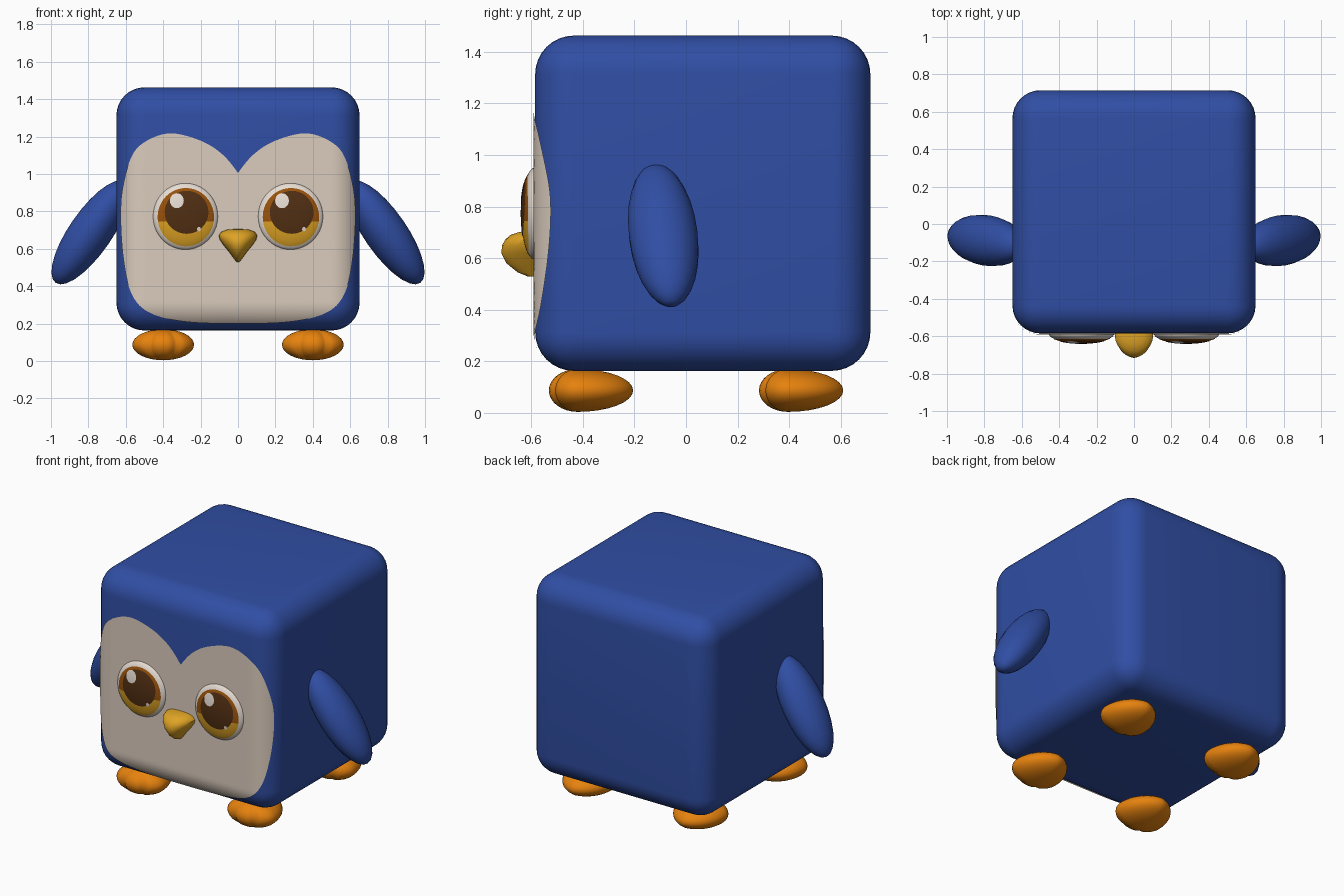
import bpy, bmesh, math
from mathutils import Matrix, Vector

if "Cube" in bpy.data.objects:
    bpy.data.objects.remove(bpy.data.objects["Cube"])


def material(name, rgb):
    lin = [((c / 255 + 0.055) / 1.055) ** 2.4 for c in rgb]
    m = bpy.data.materials.new(name)
    m.diffuse_color = (*lin, 1)
    m.use_nodes = True
    m.node_tree.nodes["Principled BSDF"].inputs["Base Color"].default_value = m.diffuse_color
    return m


BLUE = material("blue", (48, 78, 164))
CREAM = material("cream", (219, 204, 189))
WHITE = material("eye white", (230, 220, 211))
ORANGE = material("orange", (230, 130, 14))
GOLD = material("gold", (222, 163, 36))
AMBER = material("amber brown", (152, 82, 12))
DARK = material("dark brown", (80, 46, 18))


def finish(name, bm, *mats):
    me = bpy.data.meshes.new(name)
    bm.to_mesh(me)
    bm.free()
    for m in mats:
        me.materials.append(m)
    ob = bpy.data.objects.new(name, me)
    bpy.context.collection.objects.link(ob)
    return ob


# Body: rounded cube
HALF, RAD, MID_Y, MID_Z = 0.65, 0.15, 0.065, 0.813
bm = bmesh.new()
bmesh.ops.create_cube(bm, size=2 * HALF)
bmesh.ops.bevel(bm, geom=bm.edges[:], offset=RAD, segments=8, profile=0.5, affect='EDGES')
bmesh.ops.translate(bm, vec=(0, MID_Y, MID_Z), verts=bm.verts)
finish("body", bm, BLUE)


def body_front(x, z, lift):
    """Depth of the rounded front of the body."""
    flat = HALF - RAD
    d = math.hypot(max(abs(x) - flat, 0), max(abs(z - MID_Z) - flat, 0))
    r = RAD + lift
    return MID_Y - flat - math.sqrt(max(r * r - d * d, 0))


def patch(outline, centre, depth, rings):
    """Skin over a surface, inside a counter-clockwise outline."""
    bm = bmesh.new()
    cx, cz = centre
    hub = bm.verts.new((cx, depth(cx, cz), cz))
    n, prev = len(outline), None
    for i in range(1, rings + 1):
        t = math.sin(math.pi / 2 * i / rings)
        ring = []
        for px, pz in outline:
            x, z = cx + (px - cx) * t, cz + (pz - cz) * t
            ring.append(bm.verts.new((x, depth(x, z), z)))
        for j in range(n):
            k = (j + 1) % n
            if prev:
                bm.faces.new((prev[j], ring[j], ring[k], prev[k]))
            else:
                bm.faces.new((hub, ring[j], ring[k]))
        prev = ring
    return bm


def ellipse(cx, cz, rx, rz, n=40):
    return [(cx + rx * math.cos(a), cz + rz * math.sin(a))
            for a in (2 * math.pi * i / n for i in range(n))]


# Heart-topped face, smoothed from half an outline
half = [Vector(p) for p in (
    (-0.28, 0.21), (0, 0.2), (0.28, 0.21), (0.47, 0.257), (0.567, 0.355), (0.612, 0.54),
    (0.628, 0.78), (0.612, 0.95), (0.56, 1.11), (0.47, 1.187), (0.35, 1.217),
    (0.2, 1.178), (0.086, 1.107), (0, 1.005), (-0.06, 0.9))]
right = []
for a, b, c, d in zip(half, half[1:], half[2:], half[3:]):
    for s in range(6):
        t = s / 6
        right.append(0.5 * (2 * b + (c - a) * t + (2 * a - 5 * b + 4 * c - d) * t ** 2
                            + (3 * b - a - 3 * c + d) * t ** 3))
outline = ([tuple(p) for p in right] + [(0, 1.005)]
           + [(-p.x, p.y) for p in reversed(right[1:])])
finish("face_patch", patch(outline, (0, 0.7), lambda x, z: body_front(x, z, 0.006), 28), CREAM)

# Eyes: shallow domes with thin layered iris, pupil and glints
EYE_Z = 0.773
for side, ex in (("left", -0.281), ("right", 0.281)):
    def dome(lift):
        return lambda x, z: -0.587 - lift - 0.05 * math.sqrt(
            max(0, 1 - ((x - ex) / 0.174) ** 2 - ((z - EYE_Z) / 0.178) ** 2))

    def layer(name, dx, dz, rx, rz, lift, *mats, rings=14, split=None):
        c = (ex + dx, EYE_Z + dz)
        bm = patch(ellipse(*c, rx, rz), c, dome(lift), rings)
        if split:
            bmesh.ops.bisect_plane(bm, geom=bm.verts[:] + bm.edges[:] + bm.faces[:],
                                   plane_co=(0, 0, split), plane_no=(0, 0, 1))
            for f in bm.faces:
                f.material_index = int(f.calc_center_median().z > split)
        finish(f"{side}_{name}", bm, *mats)

    layer("eye_white", 0, 0, 0.174, 0.178, 0, WHITE, rings=18)
    layer("iris", 0.002, -0.004, 0.151, 0.156, 0.002, GOLD, AMBER, split=0.745)
    layer("pupil", 0.006, 0.022, 0.117, 0.115, 0.004, DARK)
    layer("glint", -0.046, 0.084, 0.037, 0.04, 0.006, WHITE, rings=4)
    layer("small_glint", 0.072, -0.068, 0.01, 0.012, 0.006, WHITE, rings=2)

# Beak: stacked ellipses (height, half width, half depth)
bm = bmesh.new()
prev, N = None, 24
for z, w, d in ((0.528, 0.006, 0.02), (0.545, 0.02, 0.062), (0.58, 0.045, 0.105),
                (0.62, 0.078, 0.125), (0.65, 0.098, 0.122), (0.672, 0.103, 0.11),
                (0.69, 0.09, 0.09), (0.702, 0.058, 0.055), (0.705, 0.02, 0.02)):
    ring = [bm.verts.new((x, y, z)) for x, y in ellipse(0, -0.591, w, d, N)]
    if prev:
        for j in range(N):
            k = (j + 1) % N
            bm.faces.new((prev[j], prev[k], ring[k], ring[j]))
    else:
        bm.faces.new(ring[::-1])
    prev = ring
bm.faces.new(prev)
finish("beak", bm, GOLD)

# Wings: tilted ellipsoids
for side, s in (("left", -1), ("right", 1)):
    bm = bmesh.new()
    bmesh.ops.create_uvsphere(bm, u_segments=20, v_segments=14, radius=1)
    turn = (Matrix.Translation((s * 0.788, -0.088, 0.688))
            @ Matrix.Rotation(s * math.radians(10), 4, 'Z')
            @ Matrix.Rotation(s * math.radians(-35), 4, 'Y')
            @ Matrix.Diagonal((0.115, 0.135, 0.33, 1)))
    bmesh.ops.transform(bm, matrix=turn, verts=bm.verts)
    finish(side + "_wing", bm, BLUE)

# Feet: flattened teardrops with two creases making three toes
for row, fy in (("front", -0.42), ("back", 0.395)):
    for side, s in (("left", -1), ("right", 1)):
        bm = bmesh.new()
        bmesh.ops.create_uvsphere(bm, u_segments=48, v_segments=16, radius=1)
        for v in bm.verts:
            x, y, z = v.co
            r = math.hypot(x, y)
            a = math.atan2(x, -y)          # 0 points forward
            if abs(a) < math.pi / 2:
                r *= 1 - 0.15 * math.exp(-((abs(a) - 0.48) / 0.13) ** 2)
                px, py = math.sin(a), -0.112 * math.cos(a)
            else:
                px = math.copysign(abs(math.sin(a)) ** 1.2, a)
                py = -0.215 * math.cos(a)
            v.co = (s * 0.4 + 0.165 * px * r, fy + py * r, 0.087 + 0.083 * z)
        finish(f"{row}_{side}_foot", bm, ORANGE)

# Smooth shading with sharp edges kept
for ob in bpy.context.scene.objects:
    ob.select_set(True)
    bpy.context.view_layer.objects.active = ob
bpy.ops.object.shade_smooth_by_angle(angle=math.radians(40))
